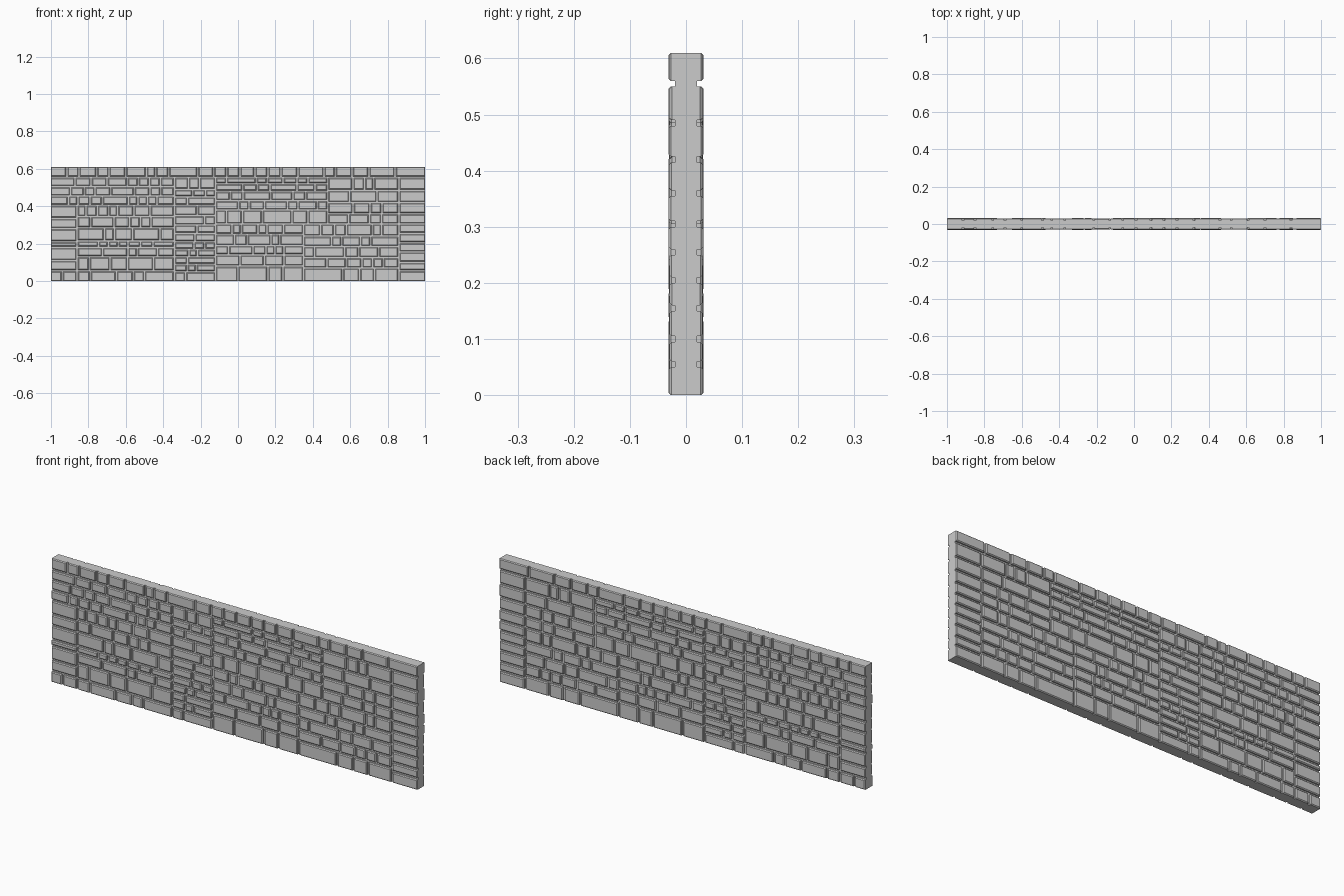
import bpy, bmesh, random

if "Cube" in bpy.data.objects:
    bpy.data.objects.remove(bpy.data.objects["Cube"])

random.seed(11)
H, CORE, FACE, GAP, CHAMFER = 0.61, 0.02, 0.03, 0.005, 0.004

# Rows of stones grouped in panels: x start, x end, course heights
PANELS = [
    (-1.0, -0.86, [.055, .11, .18, .21, .28, .335, .405]),
    (-0.86, -0.34, [.055, .13, .18, .215, .285, .345, .405]),
    (-1.0, -0.34, [.405, .455, .505, .555]),
    (-0.34, -0.12, [.05, .09, .13, .17, .21, .255, .30, .35, .405, .45, .49, .555]),
    (-0.12, 0.35, [.08, .14, .19, .25, .305]),
    (-0.12, 0.48, [.305, .38, .43, .48, .52, .555]),
    (0.35, 0.86, [.07, .125, .185, .24, .305]),
    (0.48, 0.86, [.305, .36, .42, .485, .555]),
    (0.86, 1.0, [.055, .10, .155, .205, .255, .305, .36, .42, .485, .555]),
]
TOP = [-1, -.915, -.85, -.755, -.69, -.6, -.49, -.44, -.37, -.215, -.13, -.06,
       .01, .09, .16, .23, .32, .46, .52, .61, .70, .84, 1]
# Bottom course: joints with the height of each run
BOTTOM = [
    (.055, [-1, -.94, -.86, -.79, -.65, -.56, -.5, -.34]),
    (.05, [-.34, -.28, -.12]),
    (.08, [-.12, 0, .16, .24, .35]),
    (.07, [.35, .56, .65, .73, .86]),
    (.055, [.86, 1]),
]


def joints(x0, x1):
    """Random vertical joints along one course."""
    if x1 - x0 < 0.15:
        return [x0, x1]
    widths = []
    while sum(widths) < (x1 - x0) * 0.93:
        widths.append(random.choice([.055, .07, .08, .1, .12, .15]))
    k = (x1 - x0) / sum(widths)
    xs = [x0]
    for w in widths:
        xs.append(xs[-1] + w * k)
    return xs


def add_stone(bm, x0, x1, z0, z1):
    """A shallow block with a chamfered face, standing out of the core."""
    x0 += GAP if x0 > -0.999 else 0
    x1 -= GAP if x1 < 0.999 else 0
    z0 += GAP if z0 > 0.001 else 0
    z1 -= GAP if z1 < H - 0.001 else 0
    face = FACE + random.uniform(-0.001, 0.001)
    rings = []
    for y, c in ((CORE - .002, 0), (face - CHAMFER, 0), (face, CHAMFER)):
        rings.append([bm.verts.new((x, -y, z)) for x, z in
                      ((x0 + c, z0 + c), (x1 - c, z0 + c), (x1 - c, z1 - c), (x0 + c, z1 - c))])
    for a, b in zip(rings, rings[1:]):
        for i in range(4):
            j = (i + 1) % 4
            bm.faces.new((a[i], a[j], b[j], b[i]))
    bm.faces.new(rings[-1])


def finish(bm, name):
    mesh = bpy.data.meshes.new(name)
    bm.to_mesh(mesh)
    bm.free()
    ob = bpy.data.objects.new(name, mesh)
    bpy.context.collection.objects.link(ob)
    return ob


# Wall core
bm = bmesh.new()
bmesh.ops.create_cube(bm, size=1)
for v in bm.verts:
    v.co = (v.co.x * 2, v.co.y * CORE * 2, (v.co.z + 0.5) * H)
finish(bm, "wall_core")

# Stones on the front, mirrored to the back
bm = bmesh.new()
for x0, x1, levels in PANELS:
    for z0, z1 in zip(levels, levels[1:]):
        xs = joints(x0, x1)
        for a, b in zip(xs, xs[1:]):
            add_stone(bm, a, b, z0, z1)
for a, b in zip(TOP, TOP[1:]):
    add_stone(bm, a, b, .555, H)
for height, xs in BOTTOM:
    for a, b in zip(xs, xs[1:]):
        add_stone(bm, a, b, 0, height)
stones = finish(bm, "facing_stones")
mirror = stones.modifiers.new("both_sides", 'MIRROR')
mirror.use_axis = (False, True, False)
mirror.use_mirror_merge = False
